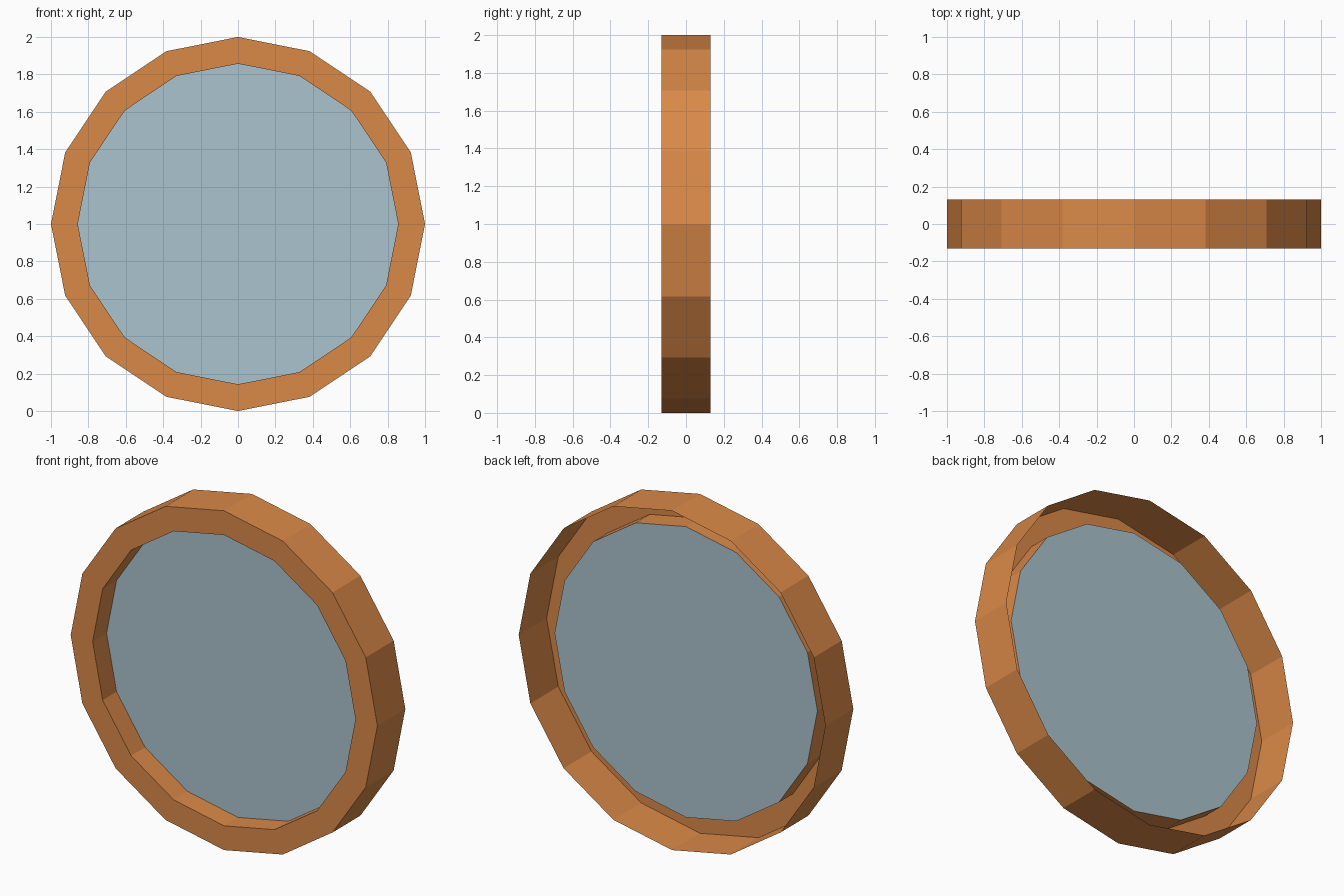
import bpy, bmesh, math

if "Cube" in bpy.data.objects:
    bpy.data.objects.remove(bpy.data.objects["Cube"])

SIDES = 16
R_OUT, R_IN = 1.0, 0.857
Y_FRONT, Y_PANE, Y_BACK = -0.13, 0.0, 0.13


def material(name, rgb):
    m = bpy.data.materials.new(name)
    m.diffuse_color = (*rgb, 1.0)
    m.use_nodes = True
    m.node_tree.nodes["Principled BSDF"].inputs["Base Color"].default_value = m.diffuse_color
    return m


def ring(bm, radius, y):
    step = 2 * math.pi / SIDES
    return [bm.verts.new((radius * math.cos(i * step), y, 1 + radius * math.sin(i * step)))
            for i in range(SIDES)]


def bridge(bm, a, b):
    # quads between two rings
    for i in range(SIDES):
        j = (i + 1) % SIDES
        bm.faces.new((a[i], a[j], b[j], b[i]))


def finish(bm, name, mat):
    me = bpy.data.meshes.new(name)
    bm.to_mesh(me)
    bm.free()
    me.materials.append(mat)
    ob = bpy.data.objects.new(name, me)
    bpy.context.collection.objects.link(ob)
    return ob


wood = material("orange wood", (0.70, 0.25, 0.064))
glass = material("pale blue glass", (0.40, 0.55, 0.61))

# frame: outer wall, front rim and inner lip, open at the back
bm = bmesh.new()
profile = [(R_OUT, Y_BACK), (R_OUT, Y_FRONT), (R_IN, Y_FRONT), (R_IN, Y_PANE)]
rings = [ring(bm, r, y) for r, y in profile]
for a, b in zip(rings, rings[1:]):
    bridge(bm, b, a)
# outer wall faces outward, rim faces the front, lip faces the middle
for f in bm.faces:
    f.normal_update()
first = bm.faces[:][0] if not bm.faces.ensure_lookup_table() else None
c = first.calc_center_median()
if first.normal.x * c.x + first.normal.z * (c.z - 1) < 0:
    bmesh.ops.reverse_faces(bm, faces=bm.faces[:])
finish(bm, "round_frame", wood)

# flat pane set halfway into the frame
bm = bmesh.new()
face = bm.faces.new(ring(bm, R_IN, Y_PANE))
face.normal_update()
if face.normal.y > 0:
    face.normal_flip()
finish(bm, "window_pane", glass)
